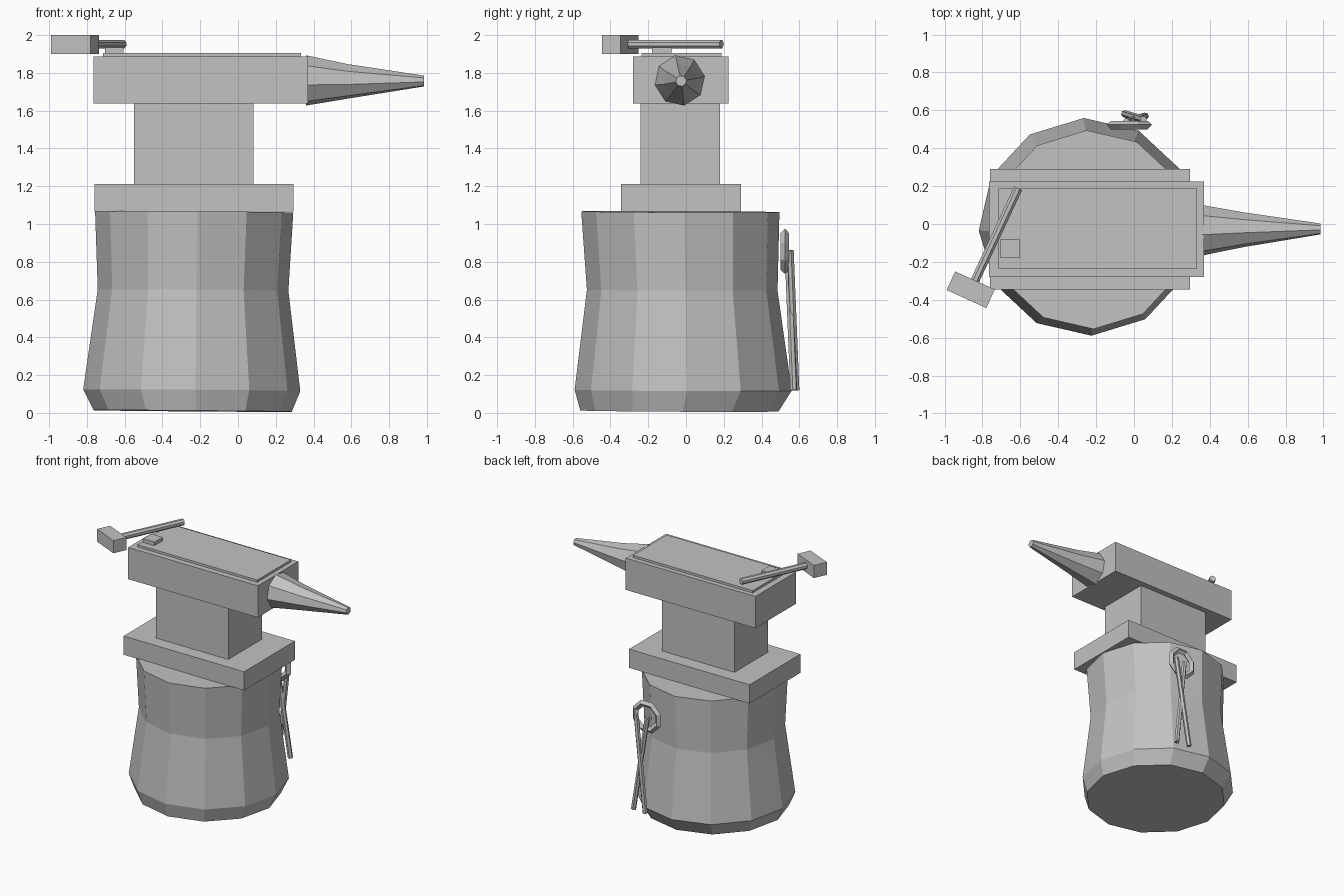
import bpy, bmesh, math
from mathutils import Vector, Matrix

if "Cube" in bpy.data.objects:
    bpy.data.objects.remove(bpy.data.objects["Cube"])

grey = bpy.data.materials.new("plain_grey")
grey.diffuse_color = (0.54, 0.54, 0.54, 1)
grey.use_nodes = True
grey.node_tree.nodes["Principled BSDF"].inputs["Base Color"].default_value = grey.diffuse_color


def finish(name, bm):
    bmesh.ops.recalc_face_normals(bm, faces=bm.faces)
    mesh = bpy.data.meshes.new(name)
    bm.to_mesh(mesh)
    bm.free()
    mesh.materials.append(grey)
    obj = bpy.data.objects.new(name, mesh)
    bpy.context.collection.objects.link(obj)
    return obj


def box(name, x, y, z):
    """Box from its lower and upper limits on each axis."""
    bm = bmesh.new()
    bmesh.ops.create_cube(bm, size=1)
    for v in bm.verts:
        v.co = Vector([(a + b) / 2 + c * (b - a) for (a, b), c in zip((x, y, z), v.co)])
    return finish(name, bm)


def loft(name, stations, sides, turn=0.0):
    """Capped skin over rings (centre, radius) lying across the overall axis."""
    bm = bmesh.new()
    axis = Vector(stations[-1][0]) - Vector(stations[0][0])
    rot = axis.to_track_quat('Z', 'Y')
    rings = []
    for centre, r in stations:
        ring = []
        for i in range(sides):
            a = turn + math.tau * i / sides
            p = rot @ Vector((r * math.cos(a), r * math.sin(a), 0))
            ring.append(bm.verts.new(Vector(centre) + p))
        rings.append(ring)
    for low, high in zip(rings, rings[1:]):
        for i in range(sides):
            j = (i + 1) % sides
            bm.faces.new((low[i], low[j], high[j], high[i]))
    bm.faces.new(rings[0])
    bm.faces.new(rings[-1])
    return finish(name, bm)


# Wooden stump with a pinched middle and chamfered foot
loft("stump", [((-0.24, -0.035, 0.01), 0.525), ((-0.245, -0.015, 0.12), 0.575),
               ((-0.238, -0.02, 0.65), 0.505), ((-0.232, -0.03, 1.065), 0.525)], 12)

# Anvil
box("anvil_foot", (-0.76, 0.295), (-0.345, 0.29), (1.065, 1.213))
box("anvil_waist", (-0.55, 0.083), (-0.24, 0.18), (1.213, 1.637))
box("anvil_body", (-0.765, 0.37), (-0.28, 0.225), (1.637, 1.888))
box("anvil_face", (-0.715, 0.333), (-0.235, 0.187), (1.888, 1.906))
box("hardy_block", (-0.705, -0.605), (-0.18, -0.078), (1.906, 1.935))
loft("anvil_horn", [((0.36, -0.033, 1.76), 0.135), ((0.58, -0.03, 1.755), 0.093),
                    ((0.985, -0.026, 1.757), 0.029)], 8, math.radians(10))

# Hammer lying across the face
head = box("hammer_head", (-0.115, 0.115), (-0.054, 0.054), (-0.05, 0.05))
head.data.transform(Matrix.Translation((-0.862, -0.347, 1.95))
                    @ Matrix.Rotation(math.radians(-24.5), 4, 'Z'))
loft("hammer_handle", [((-0.862, -0.347, 1.952), 0.025), ((-0.612, 0.188, 1.952), 0.025)],
     8, math.pi / 8)

# Tongs: octagonal jaw ring with a diamond section, hung on the back of the stump
bm = bmesh.new()
rings = []
for i in range(8):
    a = math.tau * (i + 0.5) / 8
    ring = []
    for r, y in ((0.13, 0.525), (0.105, 0.545), (0.08, 0.525), (0.105, 0.5)):
        ring.append(bm.verts.new((-0.025 + r * math.cos(a), y, 0.855 + r * math.sin(a))))
    rings.append(ring)
for i in range(8):
    a, b = rings[i], rings[(i + 1) % 8]
    for k in range(4):
        m = (k + 1) % 4
        bm.faces.new((a[k], a[m], b[m], b[k]))
finish("tongs_jaw", bm)

# Two crossed tongs handles
for label, s, out in (("left", -1, 0.0), ("right", 1, 0.012)):
    loft("tongs_handle_" + label, [((0.005 + s * 0.045, 0.54 + out, 0.86), 0.019),
                                   ((0.005 - s * 0.055, 0.57 + out, 0.12), 0.019)], 6)
